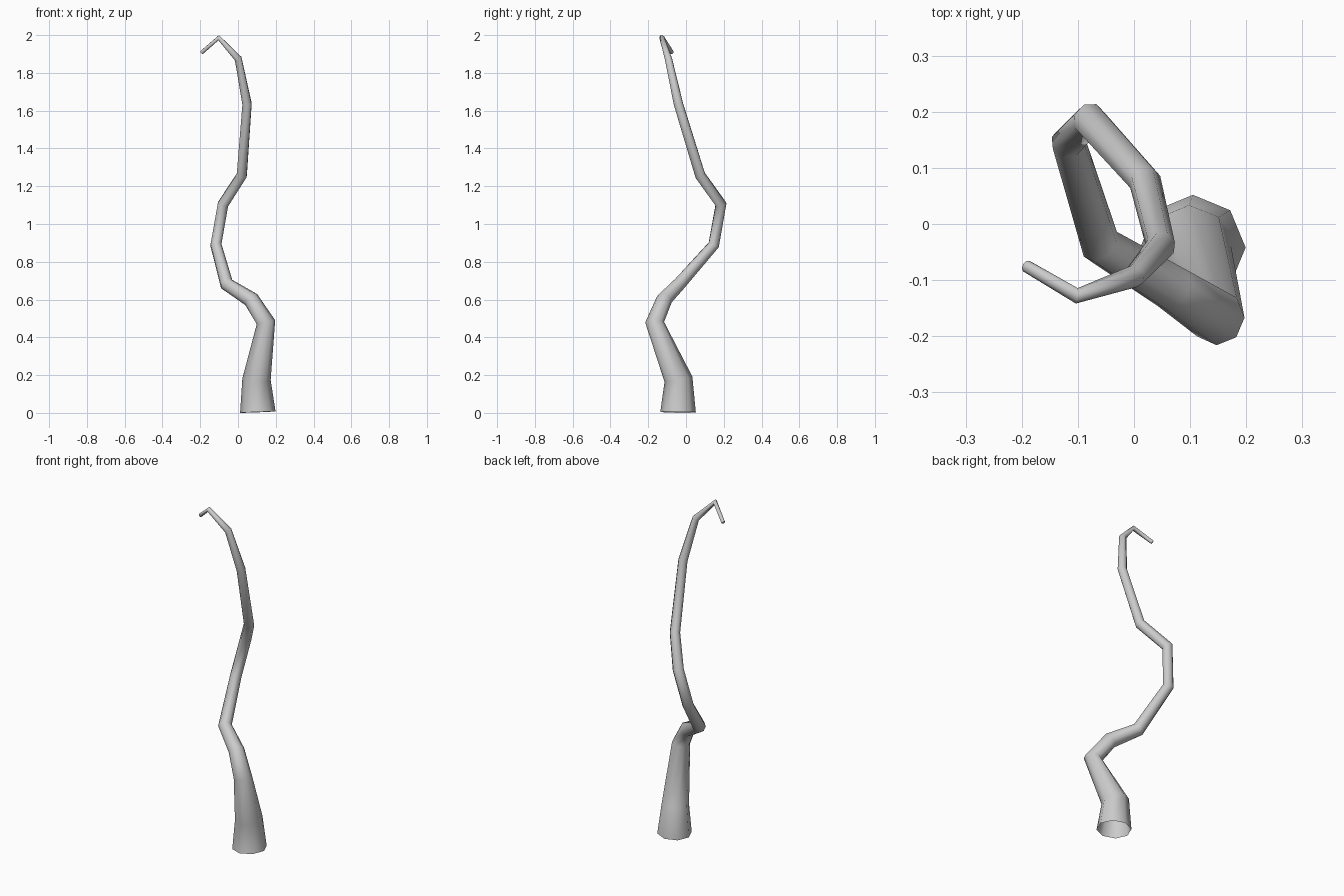
import bpy, bmesh, math
from mathutils import Vector

if "Cube" in bpy.data.objects:
    bpy.data.objects.remove(bpy.data.objects["Cube"])

SIDES = 8
# Centre line of the twisting stalk: x, y, z, radius
PATH = [
    (0.105, -0.042, 0.004, 0.094),
    (0.098, -0.040, 0.178, 0.075),
    (0.148, -0.166, 0.480, 0.050),
    (0.070, -0.115, 0.600, 0.043),
    (-0.060, -0.036, 0.682, 0.037),
    (-0.117, 0.147, 0.890, 0.031),
    (-0.079, 0.185, 1.105, 0.031),
    (0.020, 0.075, 1.258, 0.029),
    (0.048, -0.040, 1.635, 0.026),
    (0.001, -0.093, 1.875, 0.020),
    (-0.102, -0.128, 1.986, 0.014),
    (-0.192, -0.075, 1.908, 0.011),
]


def tapered_tube(name, path, sides):
    pts = [Vector(p[:3]) for p in path]
    segs = [(b - a).normalized() for a, b in zip(pts, pts[1:])]
    bm = bmesh.new()
    rings = []
    side = Vector((1, 0, 0))
    prev = Vector((0, 0, 1))
    for i, p in enumerate(pts):
        # Ring lies across the bisector of the neighbouring segments
        t = (segs[max(i - 1, 0)] + segs[min(i, len(segs) - 1)]).normalized()
        side = prev.rotation_difference(t) @ side
        side = (side - t * side.dot(t)).normalized()
        up = t.cross(side)
        prev = t
        r = path[i][3]
        rings.append([bm.verts.new(p + r * (math.cos(a) * side + math.sin(a) * up))
                      for a in (k * math.tau / sides for k in range(sides))])
    for lo, hi in zip(rings, rings[1:]):
        for k in range(sides):
            n = (k + 1) % sides
            bm.faces.new((lo[k], lo[n], hi[n], hi[k])).smooth = True
    # Closed tip, open base
    bm.faces.new(rings[-1])
    mesh = bpy.data.meshes.new(name)
    bm.to_mesh(mesh)
    bm.free()
    obj = bpy.data.objects.new(name, mesh)
    bpy.context.collection.objects.link(obj)
    return obj


tapered_tube("twisted_stalk", PATH, SIDES)
